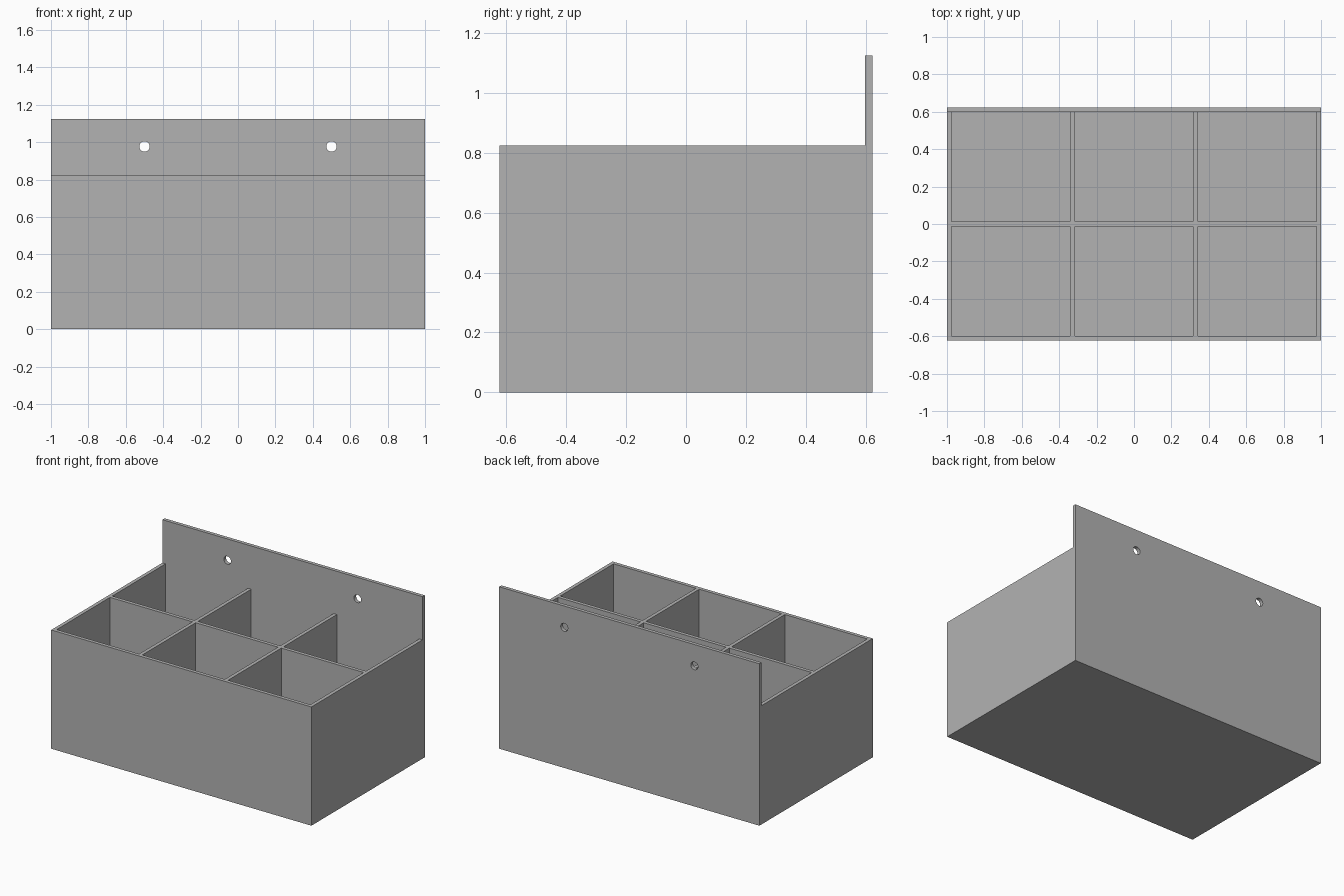
import bpy, bmesh
from mathutils import Matrix, Vector

cube = bpy.data.objects.get("Cube")
if cube:
    bpy.data.objects.remove(cube, do_unlink=True)

WALL = 0.025
HALF_X, HALF_Y = 1.0, 0.6225
RIM, TOP = 0.825, 1.125
COLS, ROWS = 3, 2

grey = bpy.data.materials.new("plain grey")
grey.use_nodes = True
grey.diffuse_color = (0.45, 0.45, 0.45, 1)
grey.node_tree.nodes["Principled BSDF"].inputs["Base Color"].default_value = (0.45, 0.45, 0.45, 1)


def make_object(name, bm):
    bmesh.ops.recalc_face_normals(bm, faces=bm.faces)
    mesh = bpy.data.meshes.new(name)
    bm.to_mesh(mesh)
    bm.free()
    mesh.materials.append(grey)
    obj = bpy.data.objects.new(name, mesh)
    bpy.context.collection.objects.link(obj)
    return obj


def cut(target, cutter):
    cutter.hide_render = True
    mod = target.modifiers.new("cut", 'BOOLEAN')
    mod.operation = 'DIFFERENCE'
    mod.solver = 'EXACT'
    mod.object = cutter
    bpy.context.view_layer.objects.active = target
    bpy.ops.object.modifier_apply(modifier=mod.name)
    bpy.data.objects.remove(cutter, do_unlink=True)


# Tray body with tall back panel: side profile extruded across the width
bm = bmesh.new()
panel_y = HALF_Y - WALL
profile = [(-HALF_Y, 0), (HALF_Y, 0), (HALF_Y, TOP),
           (panel_y, TOP), (panel_y, RIM), (-HALF_Y, RIM)]
face = bm.faces.new([bm.verts.new((-HALF_X, y, z)) for y, z in profile])
side = bmesh.ops.extrude_face_region(bm, geom=[face])
verts = [v for v in side["geom"] if isinstance(v, bmesh.types.BMVert)]
bmesh.ops.translate(bm, verts=verts, vec=(2 * HALF_X, 0, 0))
tray = make_object("wall_organizer_tray", bm)

# Compartments
cell_x = (2 * HALF_X - (COLS + 1) * WALL) / COLS
cell_y = (2 * HALF_Y - (ROWS + 1) * WALL) / ROWS
bm = bmesh.new()
depth = TOP - WALL
for c in range(COLS):
    for r in range(ROWS):
        centre = Vector((-HALF_X + WALL + cell_x / 2 + c * (cell_x + WALL),
                         -HALF_Y + WALL + cell_y / 2 + r * (cell_y + WALL),
                         WALL + depth / 2))
        bmesh.ops.create_cube(bm, size=1, matrix=Matrix.Translation(centre)
                              @ Matrix.Diagonal((cell_x, cell_y, depth, 1)))
cut(tray, make_object("compartment_cutter", bm))

# Mounting holes through the back panel
bm = bmesh.new()
for x in (-0.5, 0.5):
    bmesh.ops.create_cone(bm, cap_ends=True, segments=32, radius1=0.0275,
                          radius2=0.0275, depth=0.2,
                          matrix=Matrix.Translation((x, HALF_Y, 0.977))
                          @ Matrix.Rotation(1.5707963, 4, 'X'))
cut(tray, make_object("hole_cutter", bm))

# Smooth hole walls, crisp edges elsewhere
bpy.ops.object.select_all(action='DESELECT')
tray.select_set(True)
bpy.context.view_layer.objects.active = tray
bpy.ops.object.shade_smooth_by_angle(angle=0.5)
